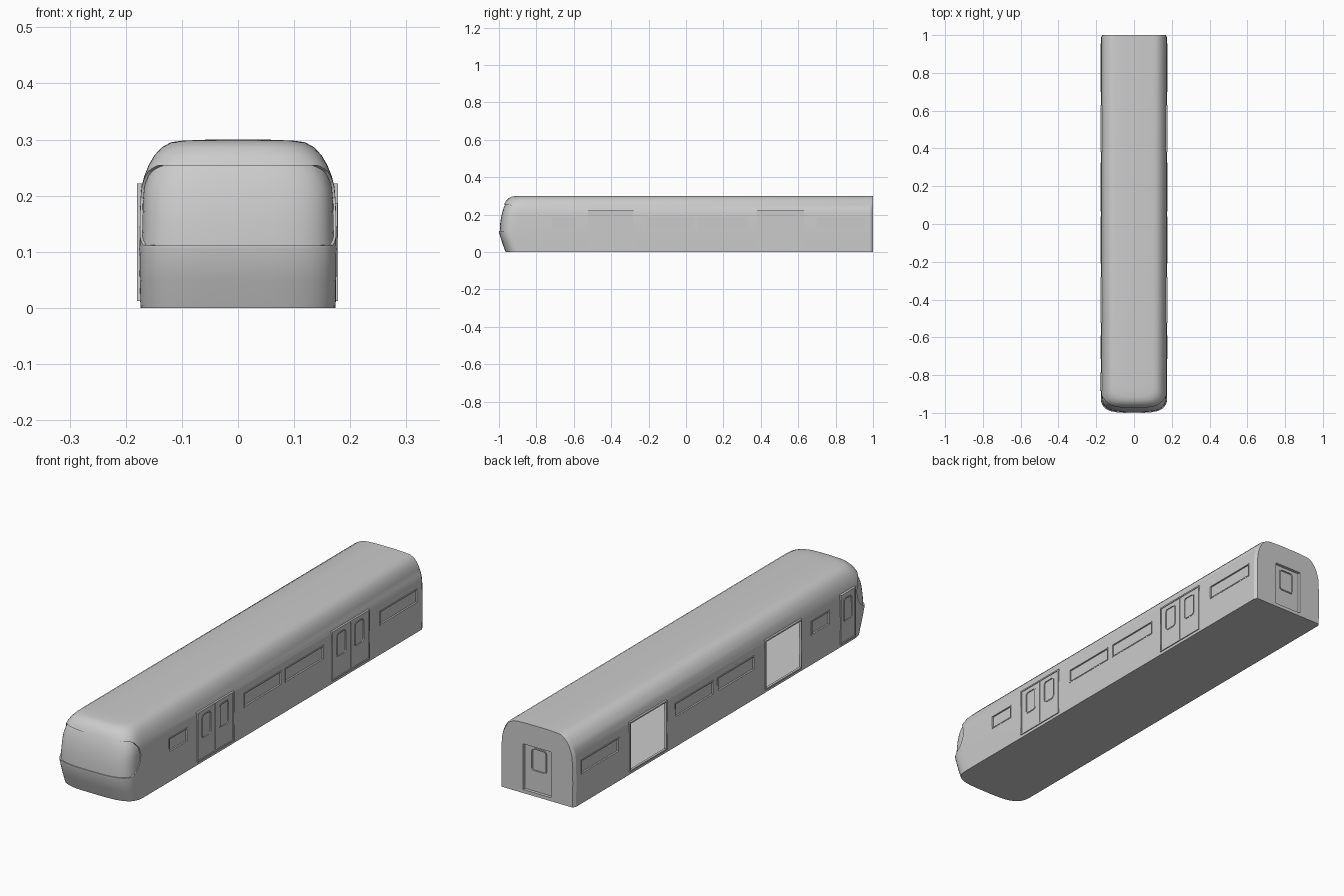
import bpy, bmesh
from math import sin, cos, pi

if "Cube" in bpy.data.objects:
    bpy.data.objects.remove(bpy.data.objects["Cube"])


def make(name, bm):
    bmesh.ops.recalc_face_normals(bm, faces=bm.faces[:])
    me = bpy.data.meshes.new(name)
    bm.to_mesh(me)
    bm.free()
    ob = bpy.data.objects.new(name, me)
    bpy.context.collection.objects.link(ob)
    return ob


def boolean(ob, cutter, op='DIFFERENCE'):
    m = ob.modifiers.new("cut", 'BOOLEAN')
    m.object, m.operation, m.solver = cutter, op, 'EXACT'
    bpy.context.view_layer.objects.active = ob
    bpy.ops.object.modifier_apply(modifier=m.name)
    bpy.data.objects.remove(cutter)


def loft_body(name, off):
    """Stack of horizontal outlines: height, half width, nose position."""
    layers = [(0, .174, -.965), (.05, .175, -.983), (.105, .176, -1), (.15, .175, -.998),
              (.19, .174, -.992), (.215, .172, -.986), (.235, .167, -.98), (.255, .159, -.972),
              (.272, .149, -.963), (.286, .136, -.95), (.295, .12, -.935), (.298, .10, -.915),
              (.3, .05, -.88)]
    bm = bmesh.new()
    rings = []
    for z, w, f in layers:
        z = off + z * (.3 - 2 * off) / .3
        w, f, L, n = w - off, f + off, .1, 3.5
        back = 1 - off
        pts = [(w, back - .013), (w - .008, back), (-w + .008, back), (-w, back - .013)]
        for i in range(25):
            a = pi * (1 - i / 24)
            c, s = cos(a), max(sin(a), 0)
            x = w * abs(c) ** (2 / n) * (1 if c >= 0 else -1)
            pts.append((x, f + L - L * s ** (2 / n)))
        rings.append([bm.verts.new((x, y, z)) for x, y in pts])
    for lo, hi in zip(rings, rings[1:]):
        for i in range(len(lo)):
            j = (i + 1) % len(lo)
            bm.faces.new((lo[i], lo[j], hi[j], hi[i]))
    bm.faces.new(rings[0])
    bm.faces.new(rings[-1])
    return make(name, bm)


def prism(name, pts, a, b, axis='x'):
    """Extrude an outline (u, z) along x or y from a to b."""
    bm = bmesh.new()
    ends = [[bm.verts.new((t, u, z) if axis == 'x' else (u, t, z)) for u, z in pts] for t in (a, b)]
    for i in range(len(pts)):
        j = (i + 1) % len(pts)
        bm.faces.new((ends[0][i], ends[0][j], ends[1][j], ends[1][i]))
    bm.faces.new(ends[0])
    bm.faces.new(ends[1])
    return make(name, bm)


def plate(name, rect, a, b, r=0, axis='x'):
    u0, u1, z0, z1 = rect
    if r == 0:
        pts = [(u0, z0), (u1, z0), (u1, z1), (u0, z1)]
    else:
        pts = []
        corners = [(u1 - r, z1 - r), (u0 + r, z1 - r), (u0 + r, z0 + r), (u1 - r, z0 + r)]
        for k, (cu, cz) in enumerate(corners):
            for i in range(5):
                t = (k + i / 4) * pi / 2
                pts.append((cu + r * cos(t), cz + r * sin(t)))
    return prism(name, pts, a, b, axis)


def frame(name, rect, t, a, b, r=0, axis='x'):
    ob = plate(name, rect, a, b, r, axis)
    u0, u1, z0, z1 = rect
    lo, hi = min(a, b) - .01, max(a, b) + .01
    boolean(ob, plate("cutter", (u0 + t, u1 - t, z0 + t, z1 - t), lo, hi, max(r - t, 0), axis))
    return ob


# body shell
body = loft_body("body_shell", 0)
boolean(body, loft_body("cavity", .007))

# recessed wrap-around windscreen
screen = prism("screen_cutter", [(-1.1, .109), (-.955, .112), (-.925, .13), (-.905, .16), (-.9, .19),
                                 (-.908, .22), (-.925, .243), (-.945, .254), (-1.1, .254)], -.3, .3)
boolean(screen, loft_body("inset", .004))
boolean(body, screen)

windows = [(-.715, -.59), (-.21, .04), (.065, .325), (.70, .955)]
doorways = [(-.525, -.28), (.38, .63)]

for s, side in ((1, "right"), (-1, "left")):
    # side windows
    for i, (y0, y1) in enumerate(windows):
        rect = (y0, y1, .125, .187)
        boolean(body, plate("pocket", rect, s * .170, s * .19))
        frame(f"window_frame_{side}_{i}", rect, .005, s * .170, s * .177)
    # doorways
    for i, (y0, y1) in enumerate(doorways):
        frame(f"door_frame_{side}_{i}", (y0, y1, .012, .222), .006, s * .170, s * .1785)
        inner = (y0 + .005, y1 - .005, .017, .217)
        if s < 0:
            boolean(body, plate("opening", inner, -.12, -.2))
            continue
        boolean(body, plate("recess", inner, .171, .2))
        # closed sliding leaves with rounded windows
        mid = (y0 + y1) / 2
        for k, (a, b) in enumerate(((y0 + .006, mid - .0015), (mid + .0015, y1 - .006))):
            leaf = plate(f"door_leaf_{i}_{k}", (a, b, .018, .216), .170, .1755)
            c = (a + b) / 2
            glass = (c - .033, c + .033, .098, .202)
            boolean(leaf, plate("pocket", glass, .1725, .2, .015))
            frame(f"door_window_frame_{i}_{k}", glass, .005, .171, .177, .015)

# crew door on the left of the cab
frame("crew_door_frame", (-.885, -.785, .012, .222), .006, -.168, -.180)
crew = plate("crew_door", (-.88, -.79, .017, .217), -.168, -.177)
boolean(crew, plate("pocket", (-.865, -.805, .1, .2), -.173, -.2, .012))
frame("crew_window_frame", (-.865, -.805, .1, .2), .005, -.172, -.179, .012)

# end door set back in the rear wall
boolean(body, plate("rear_opening", (-.068, .068, .012, .212), .95, 1.05, 0, 'y'))
frame("rear_door_frame", (-.070, .070, .010, .214), .005, .978, 1.0, 0, 'y')
rear = plate("rear_door", (-.068, .068, .012, .212), .978, .987, 0, 'y')
boolean(rear, plate("pocket", (-.037, .037, .098, .198), .983, 1.05, .014, 'y'))
frame("rear_window_frame", (-.037, .037, .098, .198), .005, .982, .99, .014, 'y')

for ob in bpy.context.collection.objects:
    bpy.ops.object.select_all(action='DESELECT')
    ob.select_set(True)
    bpy.context.view_layer.objects.active = ob
    bpy.ops.object.shade_smooth_by_angle(angle=.5)
